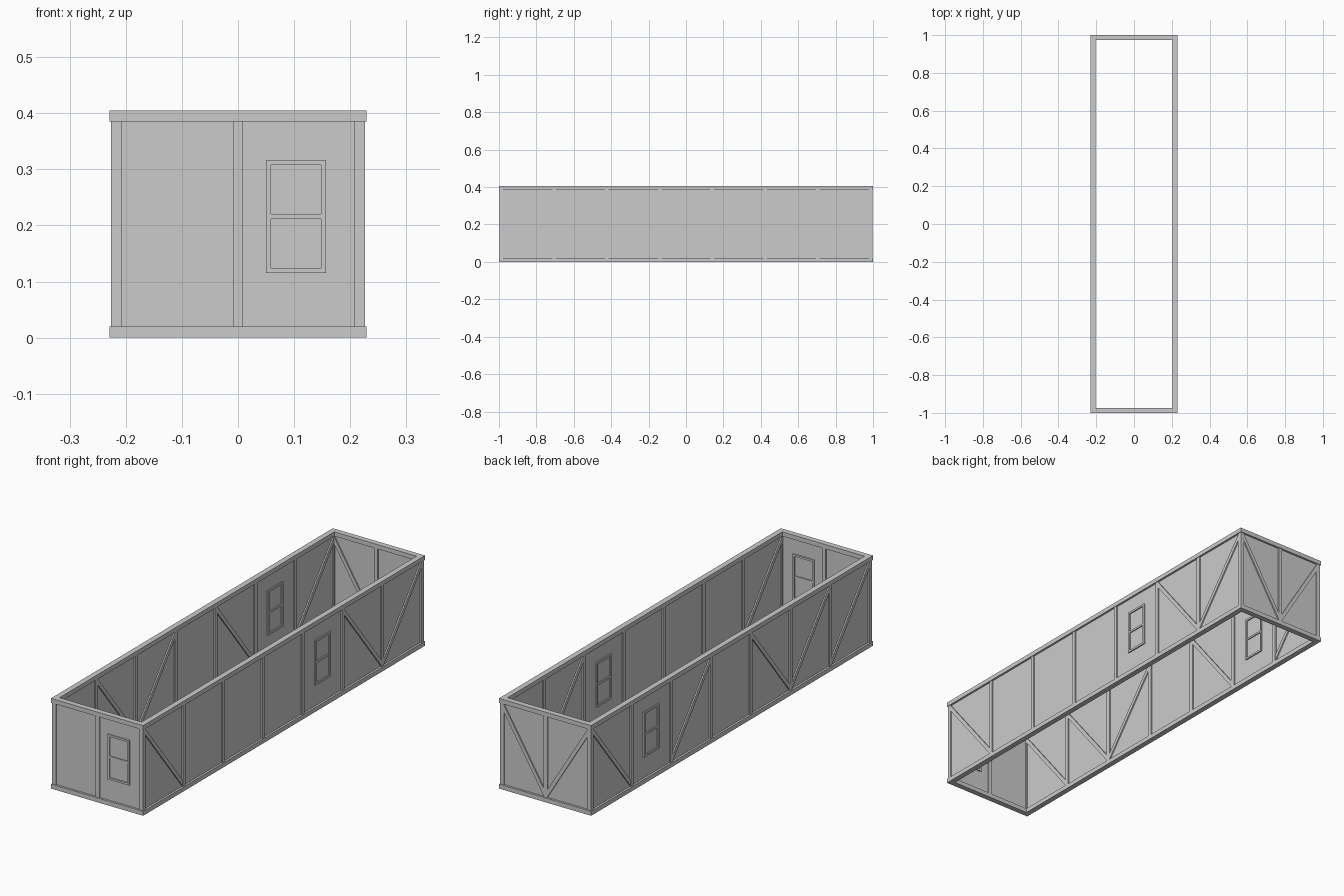
import bpy, math
from mathutils import Matrix, Vector

if "Cube" in bpy.data.objects:
    bpy.data.objects.remove(bpy.data.objects["Cube"])

H, PLATE, POST = 0.405, 0.02, 0.018
PLATE_D, POST_D, BRACE_D, PANEL_D = 0.025, 0.019, 0.0184, 0.007
HALF_X, HALF_Y = 0.229, 1.0
OFF = PLATE_D / 2


def box(name, wall, u, z, length, height, depth, angle=0.0):
    """Box in wall coordinates: u along the wall, z up, depth through it."""
    bpy.ops.mesh.primitive_cube_add(size=1)
    ob = bpy.context.object
    ob.name = name
    m = (wall @ Matrix.Translation((u, 0, z)) @ Matrix.Rotation(-angle, 4, 'Y')
         @ Matrix.Diagonal((length, depth, height, 1)))
    ob.data.transform(m)
    if m.determinant() < 0:
        ob.data.flip_normals()
    return ob


def brace(name, wall, u_top, u_bottom):
    a, b = Vector((u_bottom, 0.026)), Vector((u_top, H - 0.026))
    d, c = b - a, (a + b) / 2
    box(name, wall, c.x, c.y, d.length, 0.017, BRACE_D, math.atan2(d.y, d.x))


def window(name, wall, u):
    w, h, t, zc = 0.107, 0.202, 0.009, 0.216
    for s in (-1, 1):
        box(name + "_stile", wall, u + s * (w - t) / 2, zc, t, h, 0.018)
        box(name + "_rail", wall, u, zc + s * (h - t) / 2, w - 2 * t, t, 0.018)
    box(name + "_crossbar", wall, u, zc, w - 2 * t, t, 0.016)


def build_wall(name, wall, half, posts, braces, windows, corner=True):
    # top and bottom plates; end walls fit between the side walls
    plate_half = half if corner else half - PLATE_D
    for label, z in (("bottom", PLATE / 2), ("top", H - PLATE / 2)):
        box(f"{name}_{label}_plate", wall, 0, z, 2 * plate_half, PLATE, PLATE_D)
    # thin wall panel
    box(name + "_panel", wall, 0, H / 2, 2 * (half - OFF), H - PLATE, PANEL_D)
    # posts
    for u in posts:
        box(name + "_post", wall, u, H / 2, POST, H - 2 * PLATE, POST_D)
    for top, bottom in braces:
        brace(name + "_brace", wall, top, bottom)
    for u in windows:
        window(name + "_window", wall, u)


# wall frames: side walls run along y, end walls along x
side = Matrix(((0, 1, 0, 0), (1, 0, 0, 0), (0, 0, 1, 0), (0, 0, 0, 1)))
right = Matrix.Translation((HALF_X - OFF, 0, 0)) @ side
left = Matrix.Translation((-HALF_X + OFF, 0, 0)) @ side
front = Matrix.Translation((0, -HALF_Y + OFF, 0))
back = Matrix.Translation((0, HALF_Y - OFF, 0))

P = [-0.9875 + i * 1.975 / 7 for i in range(8)]
mid = lambda i: (P[i] + P[i + 1]) / 2
cx = HALF_X - OFF

build_wall("right", right, HALF_Y, P,
           [(P[0], P[1]), (P[5], P[6]), (P[7], P[6])], [mid(4)])
build_wall("left", left, HALF_Y, P,
           [(P[0], P[1]), (P[1], P[2]), (P[3], P[2]), (P[4], P[5]), (P[7], P[6])], [mid(5)])
build_wall("front", front, HALF_X, [0], [], [0.1035], False)
build_wall("back", back, HALF_X, [0], [(-cx, 0), (cx, 0)], [], False)
